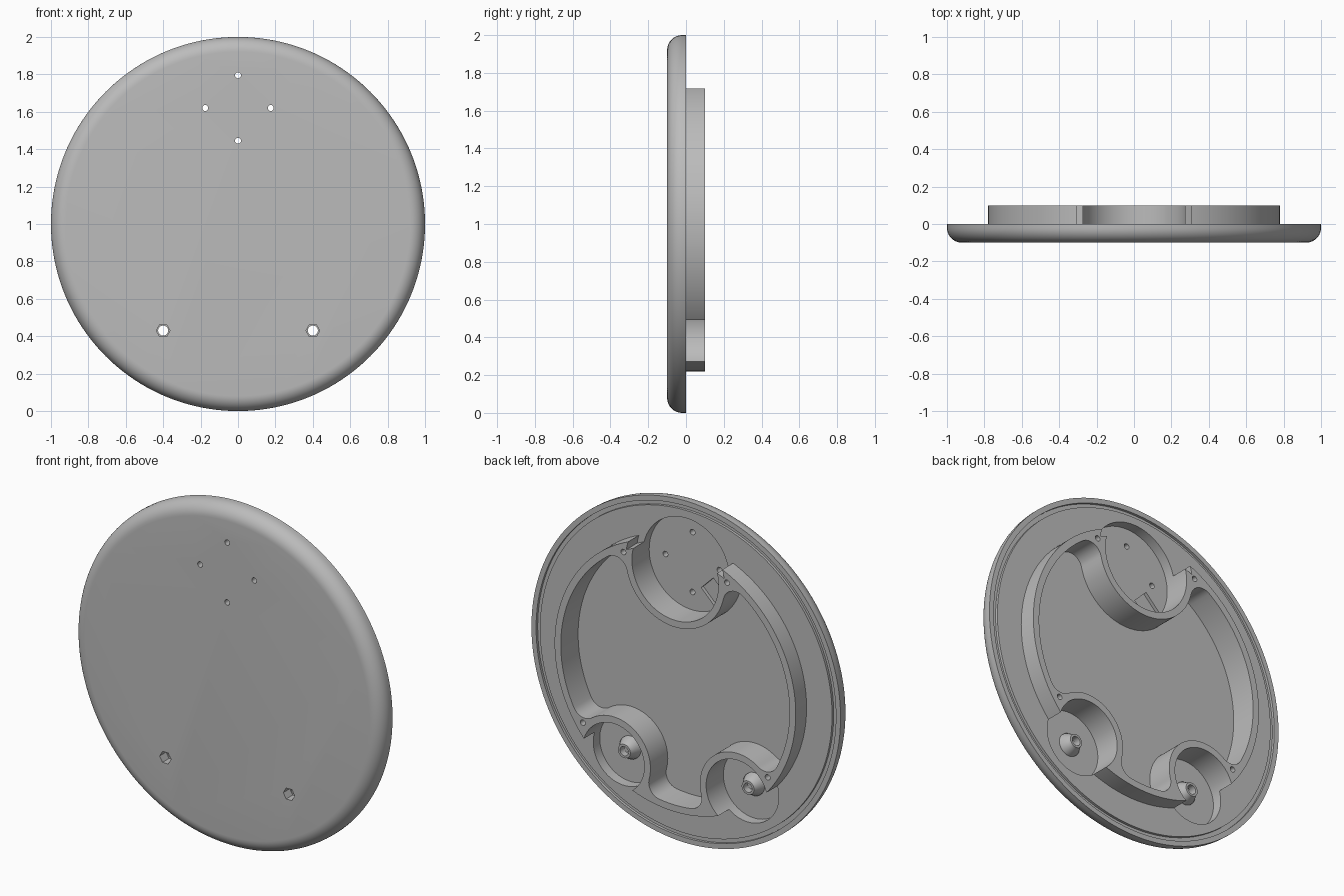
import bpy, bmesh
from math import sin, cos, pi, atan2, acos, radians
from mathutils import Vector

if "Cube" in bpy.data.objects:
    bpy.data.objects.remove(bpy.data.objects["Cube"], do_unlink=True)

grey = bpy.data.materials.new("plain_grey")
grey.use_nodes = True
grey.diffuse_color = (0.5, 0.5, 0.5, 1)
grey.node_tree.nodes["Principled BSDF"].inputs["Base Color"].default_value = (0.5, 0.5, 0.5, 1)

MID = 1.0                    # height of the disc centre
FLOOR = -0.06                # depth of the recessed floors
INNER, OUTER, WALL, FILLET = 0.74, 0.78, 0.04, 0.08
TOP_POCKET = (Vector((0, 0.62)), 0.28)
LOW_POCKETS = [(Vector((s * 0.4, -0.57)), 0.20) for s in (1, -1)]


def to_object(name, bm):
    bmesh.ops.recalc_face_normals(bm, faces=bm.faces)
    mesh = bpy.data.meshes.new(name)
    bm.to_mesh(mesh)
    bm.free()
    mesh.materials.append(grey)
    obj = bpy.data.objects.new(name, mesh)
    bpy.context.collection.objects.link(obj)
    return obj


def arc(c, r, a0, a1, n):
    return [Vector((c[0] + r * cos(a0 + (a1 - a0) * i / n),
                    c[1] + r * sin(a0 + (a1 - a0) * i / n))) for i in range(n + 1)]


def circle(c, r, n=96):
    return arc(c, r, 0, 2 * pi, n)[:-1]


def prism(name, pts, y0, y1):
    """Extrude an outline in the disc plane from y0 to y1."""
    bm = bmesh.new()
    a, b = [[bm.verts.new((p.x, y, MID + p.y)) for p in pts] for y in (y0, y1)]
    bm.faces.new(a)
    bm.faces.new(b)
    for i in range(len(pts)):
        j = (i + 1) % len(pts)
        bm.faces.new((a[i], a[j], b[j], b[i]))
    return to_object(name, bm)


def lathe(name, profile, c=(0, 0), n=160):
    """Spin (radius, y) points round an axis along y; ends are capped."""
    bm = bmesh.new()
    rings = [[bm.verts.new((c[0] + r * cos(2 * pi * i / n), y, MID + c[1] + r * sin(2 * pi * i / n)))
              for i in range(n)] for r, y in profile]
    for p, q in zip(rings, rings[1:]):
        for i in range(n):
            j = (i + 1) % n
            bm.faces.new((p[i], p[j], q[j], q[i]))
    bm.faces.new(rings[0])
    bm.faces.new(rings[-1])
    return to_object(name, bm)


def combine(target, other, operation):
    bpy.context.view_layer.objects.active = target
    mod = target.modifiers.new("combine", 'BOOLEAN')
    mod.operation, mod.solver, mod.object = operation, 'EXACT', other
    bpy.ops.object.modifier_apply(modifier=mod.name)
    bpy.data.objects.remove(other, do_unlink=True)


def angle(v):
    return atan2(v.y, v.x)


def cavity_outline():
    """Large circle bitten by the three pocket walls, with rounded corners."""
    pts = []
    for p, r in (TOP_POCKET, LOW_POCKETS[1], LOW_POCKETS[0]):
        rw, d, m = r + WALL, p.length, INNER - FILLET
        spread = acos((m * m + d * d - (rw + FILLET) ** 2) / (2 * m * d))
        ang = angle(p) % (2 * pi)
        a, b = [Vector((m * cos(ang + k * spread), m * sin(ang + k * spread))) for k in (-1, 1)]
        if pts:
            pts += arc((0, 0), INNER, last, ang - spread, 40)[1:-1]
        else:
            first = ang - spread
        t = angle(p - a)
        pts += arc(a, FILLET, ang - spread, ang - spread + (t - ang + spread) % (2 * pi), 12)
        t0, t1 = angle(a - p), angle(b - p)
        pts += arc(p, rw, t0, t0 - (t0 - t1) % (2 * pi), 48)[1:-1]
        t0 = angle(p - b)
        pts += arc(b, FILLET, t0, t0 + (ang + spread - t0) % (2 * pi), 12)
        last = ang + spread
    pts += arc((0, 0), INNER, last, first + 2 * pi, 40)[1:-1]
    return pts


# Round plate with a rounded front edge and a fine groove in the back
profile = [(0.92 + 0.08 * sin(t * pi / 20), -0.02 - 0.08 * cos(t * pi / 20)) for t in range(11)]
profile += [(1, 0), (0.97, 0), (0.97, -0.015), (0.945, -0.015), (0.945, 0)]
plate = lathe("backed_plate", profile)

# Raised rim that becomes the rib walls
combine(plate, prism("rim", circle((0, 0), OUTER, 160), -0.03, 0.1), 'UNION')

# Main cavity and the three round pockets
combine(plate, prism("cavity", cavity_outline(), FLOOR, 0.2), 'DIFFERENCE')
for c, r in [TOP_POCKET] + LOW_POCKETS:
    combine(plate, prism("pocket", circle(c, r), FLOOR, 0.2), 'DIFFERENCE')

# Trim the rim ends beside the top pocket
c, r = TOP_POCKET
r += WALL
h = (INNER ** 2 + c.y ** 2 - r * r) / (2 * c.y)
half = acos(h / INNER)
corner = INNER * Vector((sin(half), cos(half))) - c
t = angle(corner)
lune = arc(c, r, t, pi - t, 40) + arc((0, 0), INNER, pi / 2 + half, pi / 2 - half, 40)[1:-1]
combine(plate, prism("trim", lune, 0, 0.2), 'DIFFERENCE')

# Shallow cable slot in the top pocket floor
along, side = Vector((cos(radians(225)), sin(radians(225)))), Vector((cos(radians(315)), sin(radians(315))))
slot = [TOP_POCKET[0] + along * u + side * v
        for u, v in ((0.135, -0.055), (0.27, -0.055), (0.27, 0.055), (0.135, 0.055))]
combine(plate, prism("slot", slot, FLOOR - 0.02, FLOOR + 0.02), 'DIFFERENCE')

# Four small through holes in the top pocket
for i in range(4):
    p = TOP_POCKET[0] + 0.175 * Vector((cos(i * pi / 2), sin(i * pi / 2)))
    combine(plate, prism("hole", circle(p, 0.016, 24), -0.2, 0.05), 'DIFFERENCE')

# Screw holes in the rib corners
for s in (1, -1):
    for x, z in ((0.335, 0.65), (0.598, -0.418)):
        combine(plate, prism("screw_hole", circle((s * x, z), 0.016, 24), 0, 0.2), 'DIFFERENCE')

# Tapered bosses with a through hole and a hexagonal recess in the front
for c, r in LOW_POCKETS:
    boss = [(0.066, FLOOR - 0.01), (0.066, FLOOR + 0.008), (0.045, -0.015), (0.04, 0)]
    combine(plate, lathe("boss", boss, c, 48), 'UNION')
    combine(plate, prism("bolt_hole", circle(c, 0.027, 32), -0.2, 0.2), 'DIFFERENCE')
    combine(plate, prism("hex_recess", circle(c, 0.037, 6), -0.2, -0.04), 'DIFFERENCE')

# Smooth curves, sharp edges
bpy.ops.object.select_all(action='DESELECT')
plate.select_set(True)
bpy.context.view_layer.objects.active = plate
bpy.ops.object.shade_smooth_by_angle(angle=radians(30))
